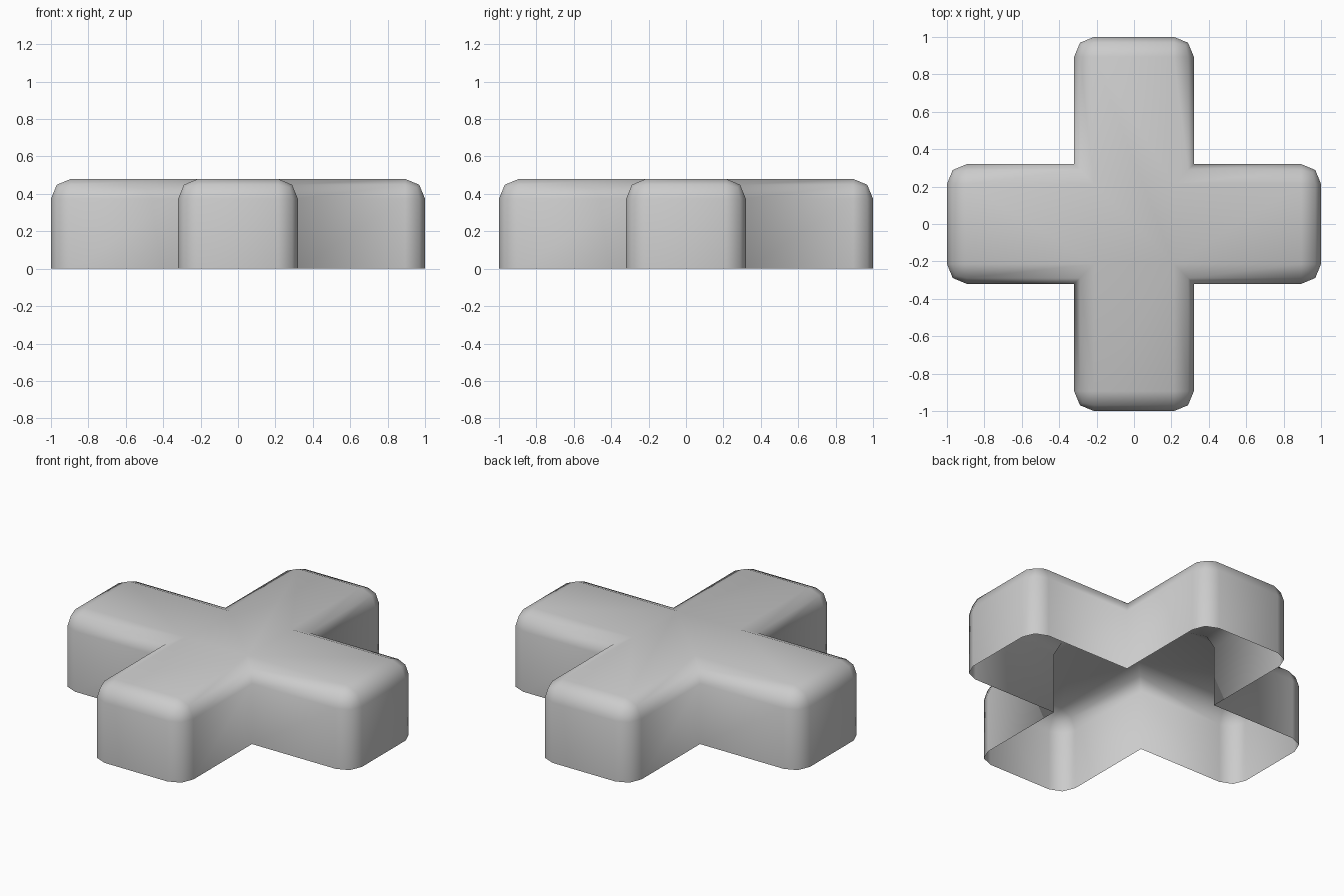
import bpy, bmesh

if "Cube" in bpy.data.objects:
    bpy.data.objects.remove(bpy.data.objects["Cube"])

ARM, HALF, HEIGHT, ROUND = 1.0, 0.32, 0.48, 0.106

# plus-shaped outline, one arm corner group turned four times
outline = []
quarter = [(ARM, -HALF), (ARM, HALF), (HALF, HALF)]
for _ in range(4):
    outline += quarter
    quarter = [(-y, x) for x, y in quarter]

# top face and side walls, open underneath
bm = bmesh.new()
top = [bm.verts.new((x, y, HEIGHT)) for x, y in outline]
low = [bm.verts.new((x, y, 0)) for x, y in outline]
bm.faces.new(top)
n = len(outline)
for i in range(n):
    j = (i + 1) % n
    bm.faces.new((low[i], low[j], top[j], top[i]))
bm.normal_update()

# round the top rim and the outer upright corners, leaving inner corners crisp
rounded = []
for e in bm.edges:
    a, b = e.verts
    on_top = a.co.z > 0.1 and b.co.z > 0.1
    upright = abs(a.co.z - b.co.z) > 0.1
    outer = max(abs(a.co.x), abs(a.co.y)) > 0.9
    if on_top or (upright and outer):
        rounded.append(e)
bmesh.ops.bevel(bm, geom=rounded, offset=ROUND, offset_type='OFFSET',
                segments=2, profile=0.5, affect='EDGES', clamp_overlap=True)
for f in bm.faces:
    f.smooth = True

mesh = bpy.data.meshes.new("plus_button")
bm.to_mesh(mesh)
bm.free()
obj = bpy.data.objects.new("plus_button", mesh)
bpy.context.collection.objects.link(obj)
